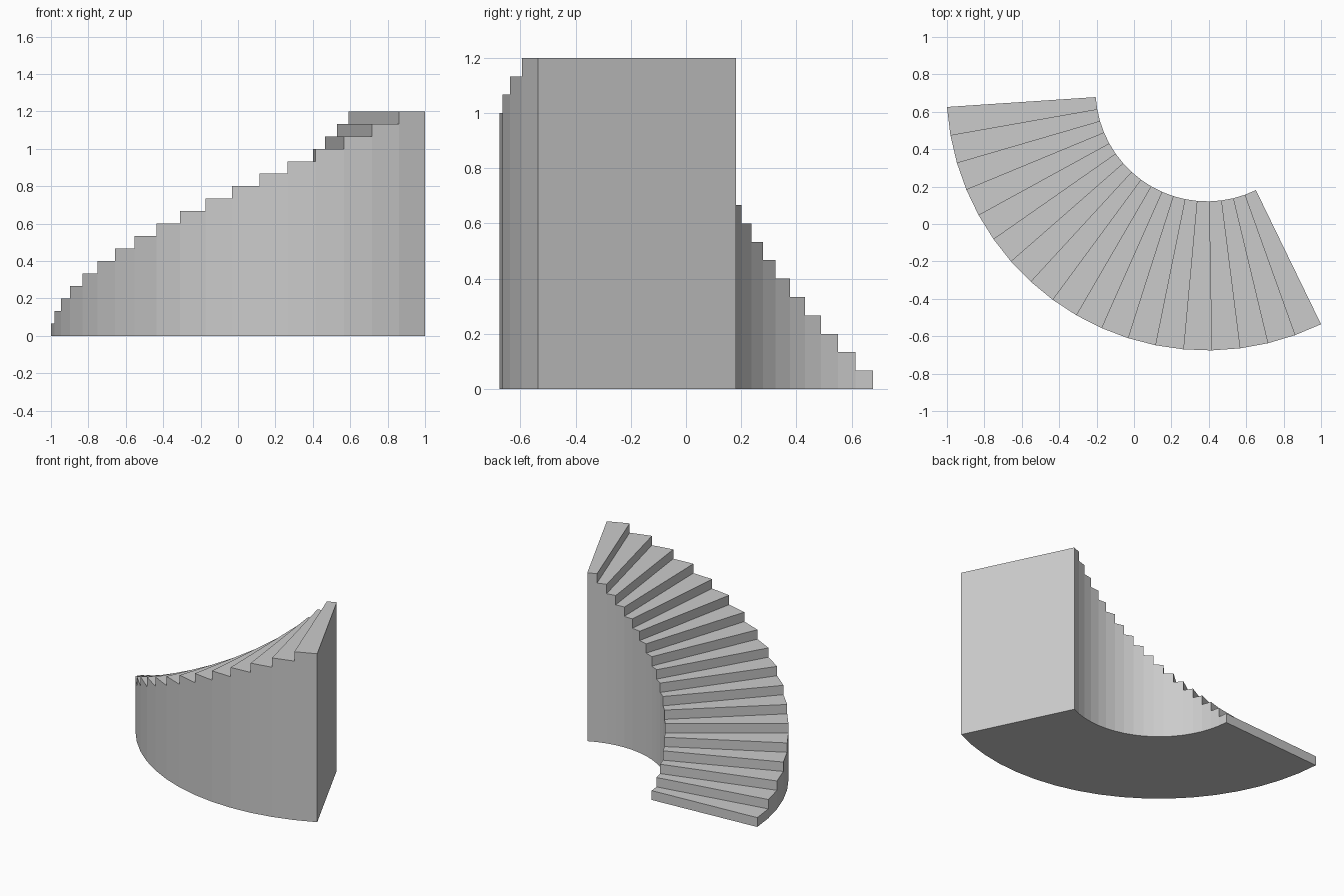
import bpy, bmesh
from math import radians, cos, sin

if "Cube" in bpy.data.objects:
    bpy.data.objects.remove(bpy.data.objects["Cube"])

STEPS = 18
RISE = 1.2 / STEPS
CX, CY = 0.391, 0.718            # centre of the curve
R_IN, R_OUT = 0.597, 1.394
A0, A1 = radians(183.8), radians(295.9)

bm = bmesh.new()
cache = {}


def vert(r, i, level):
    """Shared vertex at radius r, step line i, and height level."""
    key = (r, i, level)
    if key not in cache:
        a = A0 + (A1 - A0) * i / STEPS
        cache[key] = bm.verts.new((CX + r * cos(a), CY + r * sin(a), level * RISE))
    return cache[key]


def strip(p, q):
    """Radial quad between two (line, level) points."""
    bm.faces.new([vert(R_IN, *p), vert(R_OUT, *p), vert(R_OUT, *q), vert(R_IN, *q)])


for i in range(STEPS):
    # riser, tread and underside
    strip((i, i), (i, i + 1))
    strip((i, i + 1), (i + 1, i + 1))
    strip((i, 0), (i + 1, 0))
    # inner and outer walls
    outline = [(i, 0), (i + 1, 0), (i + 1, i + 1), (i, i + 1)]
    if i > 0:
        outline.append((i, i))
    for r in (R_IN, R_OUT):
        bm.faces.new([vert(r, *p) for p in outline])

# tall end wall
strip((STEPS, 0), (STEPS, STEPS))

bmesh.ops.recalc_face_normals(bm, faces=bm.faces[:])
mesh = bpy.data.meshes.new("curved_staircase")
bm.to_mesh(mesh)
bm.free()
stairs = bpy.data.objects.new("curved_staircase", mesh)
bpy.context.collection.objects.link(stairs)
